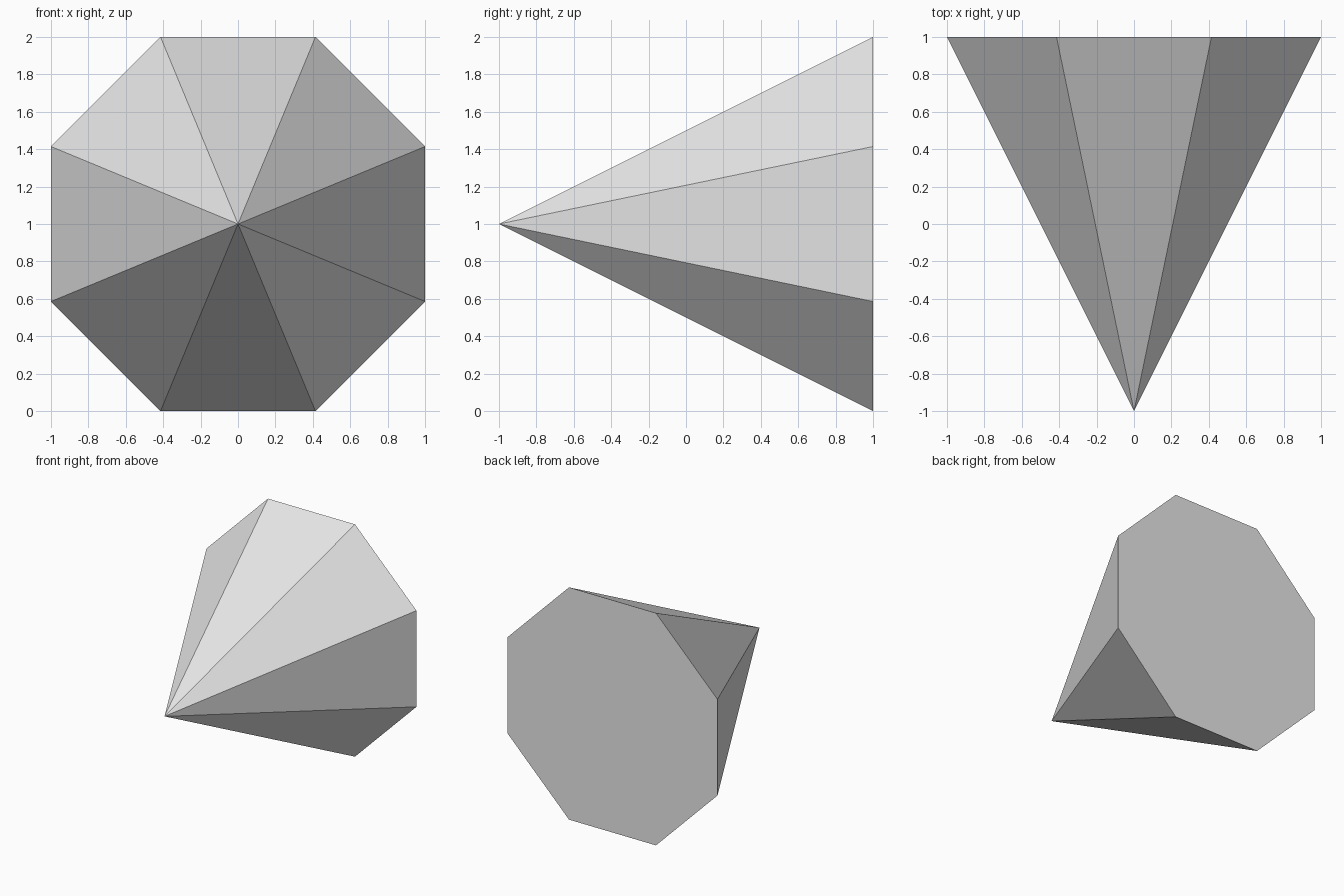
import bpy
import math
from mathutils import Matrix

# Remove the default cube
cube = bpy.data.objects.get("Cube")
if cube:
    bpy.data.objects.remove(cube, do_unlink=True)

SIDES = 8
HALF_STEP = math.pi / SIDES

# Plain light grey
grey = bpy.data.materials.new("light_grey")
grey.use_nodes = True
colour = (0.8, 0.8, 0.8, 1.0)
grey.diffuse_color = colour
for node in grey.node_tree.nodes:
    if node.type == 'BSDF_PRINCIPLED':
        node.inputs["Base Color"].default_value = colour

# Eight-sided capped cone, unit distance from axis to each flat side
bpy.ops.mesh.primitive_cone_add(
    vertices=SIDES, radius1=1 / math.cos(HALF_STEP), radius2=0,
    depth=2, end_fill_type='NGON', location=(0, 0, 0))
cone = bpy.context.object
cone.name = "octagonal_cone"

# Turn flats to the axes, point the tip forward, and rest it on the ground
cone.data.transform(
    Matrix.Translation((0, 0, 1))
    @ Matrix.Rotation(math.pi / 2, 4, 'X')
    @ Matrix.Rotation(HALF_STEP, 4, 'Z'))
cone.data.materials.append(grey)
bpy.ops.object.shade_flat()
